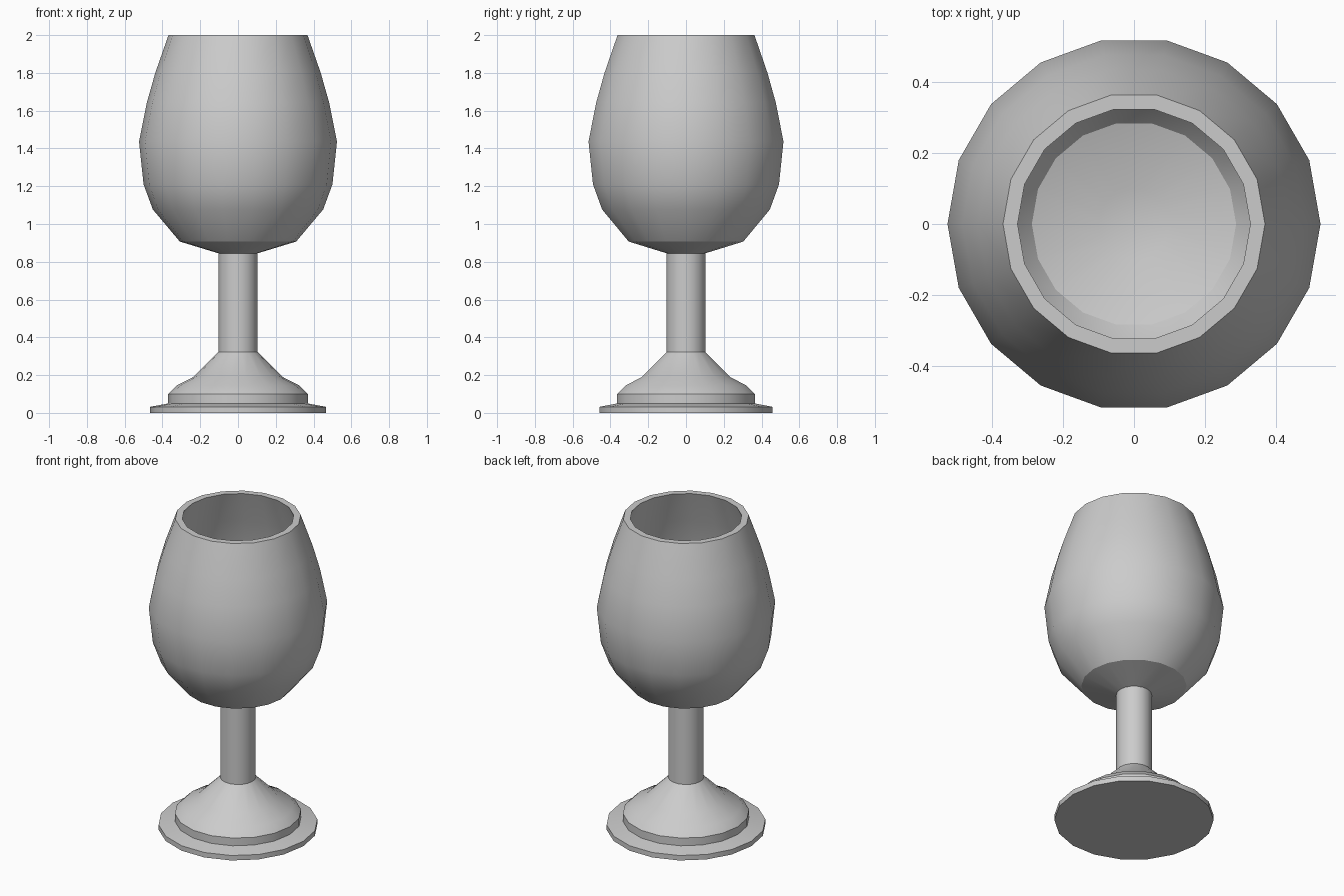
import bpy, bmesh, math

if "Cube" in bpy.data.objects:
    bpy.data.objects.remove(bpy.data.objects["Cube"])

SIDES = 18


def lathe(name, profile):
    """Revolve an (r, z) profile around z; r = 0 ends become a single pole."""
    bm = bmesh.new()
    rings = []
    for r, z in profile:
        if r == 0:
            rings.append([bm.verts.new((0, 0, z))] * SIDES)
        else:
            rings.append([bm.verts.new((r * math.cos(2 * math.pi * i / SIDES),
                                        r * math.sin(2 * math.pi * i / SIDES), z))
                          for i in range(SIDES)])
    for a, b in zip(rings, rings[1:]):
        for i in range(SIDES):
            j = (i + 1) % SIDES
            bm.faces.new(list(dict.fromkeys((a[i], a[j], b[j], b[i]))))
    bmesh.ops.recalc_face_normals(bm, faces=bm.faces)
    mesh = bpy.data.meshes.new(name)
    bm.to_mesh(mesh)
    bm.free()
    obj = bpy.data.objects.new(name, mesh)
    bpy.context.collection.objects.link(obj)
    bpy.ops.object.select_all(action='DESELECT')
    obj.select_set(True)
    bpy.context.view_layer.objects.active = obj
    bpy.ops.object.shade_smooth_by_angle(angle=math.radians(30))
    return obj


# Foot: flat disc, raised band and sloping shoulder
foot = [(0, 0), (0.466, 0), (0.466, 0.032), (0.37, 0.05), (0.37, 0.10),
        (0.325, 0.145), (0.237, 0.19), (0.104, 0.322)]

# Stem
stem = [(0.104, 0.845)]

# Bowl outside, up to the rim
bowl_outer = [(0.308, 0.907), (0.451, 1.077), (0.5, 1.21), (0.524, 1.437),
              (0.482, 1.645), (0.438, 1.80), (0.368, 2.0)]

# Bowl inside, from the rim down to the bottom
bowl_inner = [(0.327, 2.0), (0.398, 1.79), (0.442, 1.635), (0.483, 1.435),
              (0.461, 1.22), (0.416, 1.098), (0.287, 0.945), (0.1, 0.887), (0, 0.885)]

# One continuous turned body
lathe("goblet", foot + stem + bowl_outer + bowl_inner)
